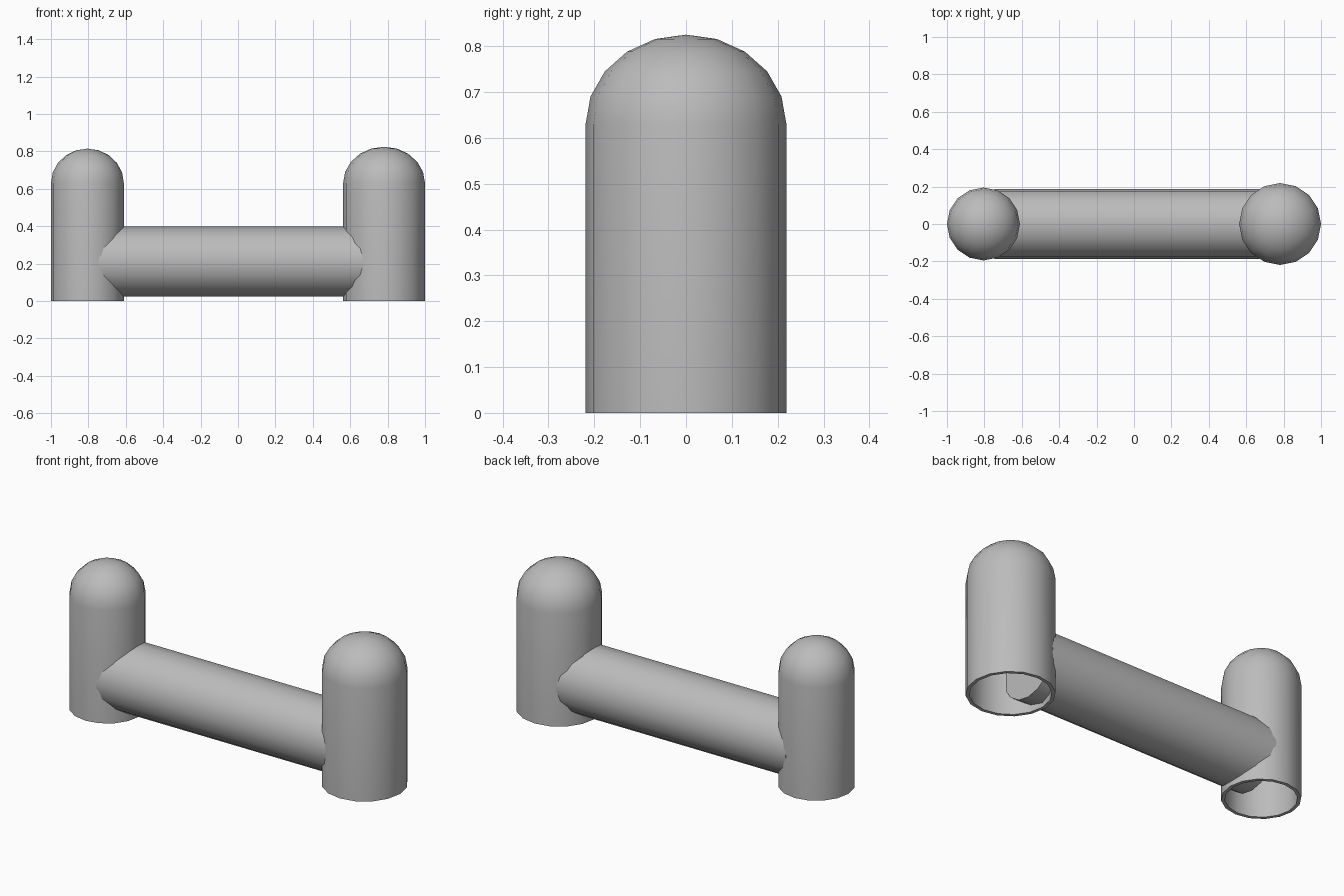
import bpy
import bmesh
from math import pi, radians, sin, cos
from mathutils import Matrix

cube = bpy.data.objects.get("Cube")
if cube:
    bpy.data.objects.remove(cube)

grey = bpy.data.materials.new("mid grey metal")
grey.use_nodes = True
colour = (0.5, 0.5, 0.5, 1)
grey.diffuse_color = colour
grey.node_tree.nodes["Principled BSDF"].inputs["Base Color"].default_value = colour


def finish(name, bm, location):
    """Turn a bmesh into a smooth-shaded grey object."""
    bmesh.ops.remove_doubles(bm, verts=bm.verts, dist=0.0005)
    bmesh.ops.recalc_face_normals(bm, faces=bm.faces)
    mesh = bpy.data.meshes.new(name)
    bm.to_mesh(mesh)
    bm.free()
    mesh.materials.append(grey)
    obj = bpy.data.objects.new(name, mesh)
    obj.location = location
    bpy.context.collection.objects.link(obj)
    bpy.ops.object.select_all(action="DESELECT")
    obj.select_set(True)
    bpy.context.view_layer.objects.active = obj
    bpy.ops.object.shade_smooth_by_angle(angle=radians(40))
    return obj


def dome_profile(radius, shoulder, top, steps=5):
    """Straight wall from the ground, then a quarter-ellipse to the axis."""
    arc = [pi / 2 * i / steps for i in range(steps + 1)]
    return [(radius, 0)] + [
        (radius * cos(a), shoulder + (top - shoulder) * sin(a)) for a in arc]


def bollard(name, x, radius, top, wall=0.018, shoulder=0.63, sides=16):
    """Hollow domed post, open at the bottom."""
    outer = dome_profile(radius, shoulder, top)
    inner = dome_profile(radius - wall, shoulder, top - wall)
    bm = bmesh.new()
    verts = [bm.verts.new((r, 0, z)) for r, z in outer[::-1] + inner]
    edges = [bm.edges.new(pair) for pair in zip(verts, verts[1:])]
    bmesh.ops.spin(bm, geom=verts + edges, cent=(0, 0, 0), axis=(0, 0, 1),
                   angle=2 * pi, steps=sides, use_merge=True)
    return finish(name, bm, (x, 0, 0))


# Two domed posts, one slightly larger
bollard("right_post", -0.805, 0.195, 0.815)
bollard("left_post", 0.781, 0.219, 0.825)

# Round crossbar ending inside both posts
start, end = -0.745, 0.67
bar = bmesh.new()
bmesh.ops.create_cone(bar, cap_ends=True, segments=16, radius1=0.187,
                      radius2=0.187, depth=end - start,
                      matrix=Matrix.Rotation(pi / 2, 4, "Y"))
finish("crossbar", bar, ((start + end) / 2, 0, 0.211))
